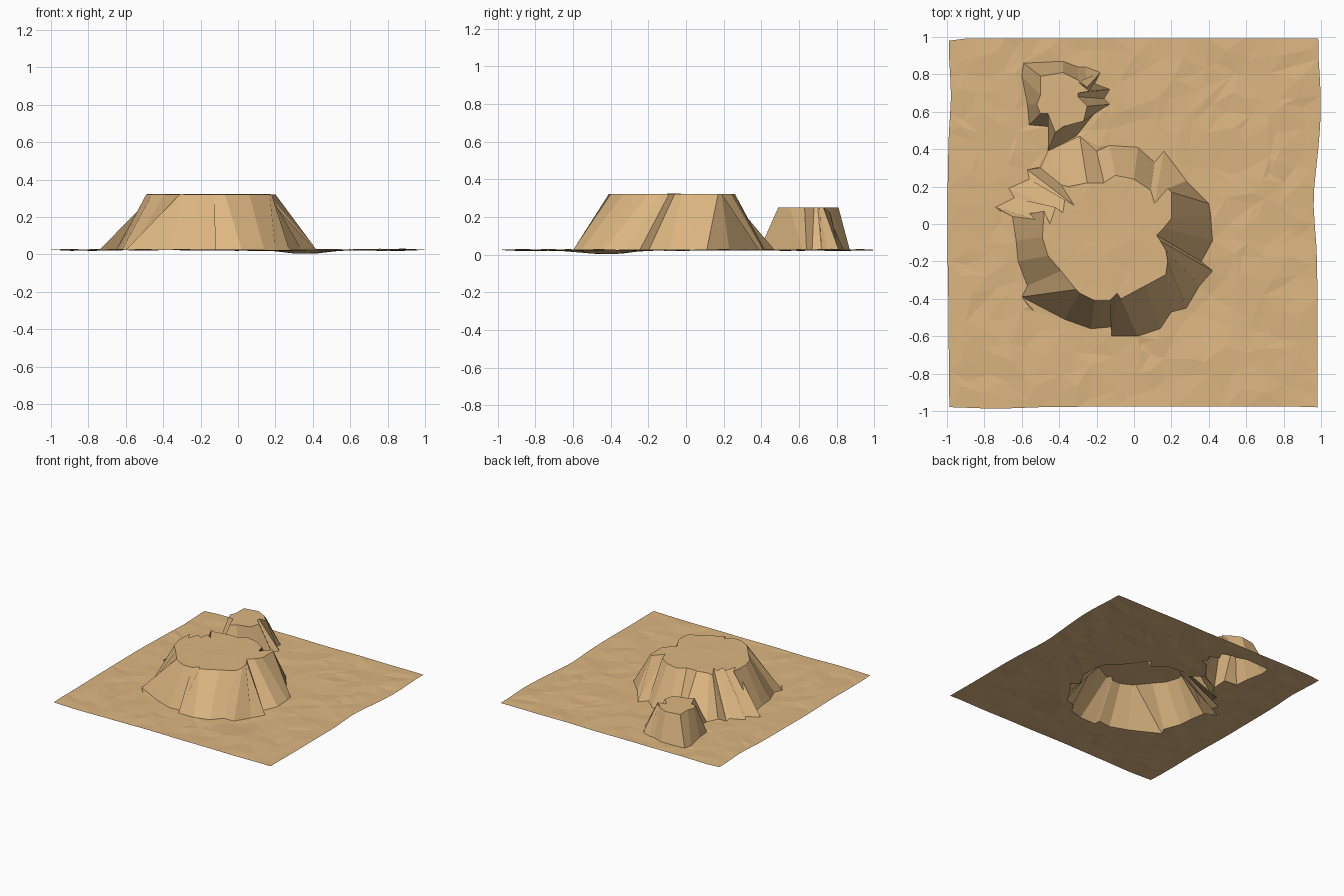
import bpy, math, random
from mathutils import Vector
from mathutils.geometry import delaunay_2d_cdt

if "Cube" in bpy.data.objects:
    bpy.data.objects.remove(bpy.data.objects["Cube"])

random.seed(4)
sand = bpy.data.materials.new("sand")
sand.diffuse_color = (0.72, 0.47, 0.22, 1)
sand.use_nodes = True
sand.node_tree.nodes["Principled BSDF"].inputs["Base Color"].default_value = sand.diffuse_color


def ground_z(x, y):
    ripple = 0.002 * math.sin(9 * x + 4 * y) * math.cos(7 * y - 3 * x)
    dip = 0.021 * math.exp(-((x - 0.36) ** 2 + (y + 0.42) ** 2) / 0.03)
    return 0.025 + ripple - dip


def inside(p, loop):
    hit = False
    for a, b in zip(loop, loop[1:] + loop[:1]):
        if (a[1] > p[1]) != (b[1] > p[1]):
            if p[0] < a[0] + (p[1] - a[1]) * (b[0] - a[0]) / (b[1] - a[1]):
                hit = not hit
    return hit


def make(name, verts, faces):
    mesh = bpy.data.meshes.new(name)
    mesh.from_pydata(verts, [], faces)
    mesh.materials.append(sand)
    obj = bpy.data.objects.new(name, mesh)
    bpy.context.collection.objects.link(obj)


def sheet(outline, holes, step, height, rough):
    """Irregular triangulated sheet inside an outline, with holes."""
    pts, edges = [], []
    for loop in [outline] + holes:
        s, n = len(pts), len(loop)
        pts += [Vector(p) for p in loop]
        edges += [(s + i, s + (i + 1) % n) for i in range(n)]
    n = int(2 / step)
    for i in range(1, n):
        for j in range(1, n):
            p = Vector((-1 + i * step + random.uniform(-.45, .45) * step,
                        -1 + j * step + random.uniform(-.45, .45) * step))
            if (abs(p.x) < 0.96 and abs(p.y) < 0.96 and inside(p, outline)
                    and not any(inside(p, h) for h in holes)):
                pts.append(p)
    vs, _, fs = delaunay_2d_cdt(pts, edges, [], 0, 1e-5)[:3]
    rim = {(round(p[0], 4), round(p[1], 4)) for l in [outline] + holes for p in l}
    verts = []
    for v in vs:
        on_rim = (round(v.x, 4), round(v.y, 4)) in rim
        dz = 0 if on_rim else random.uniform(-rough, rough)
        verts.append((v.x, v.y, max(0, height(v.x, v.y) + dz)))
    faces = []
    for f in fs:
        c = sum((vs[k] for k in f), Vector((0, 0))) / len(f)
        if inside(c, outline) and not any(inside(c, h) for h in holes):
            a, b, d = (vs[k] for k in f[:3])
            up = (b - a).x * (d - a).y - (b - a).y * (d - a).x > 0
            faces.append(tuple(f) if up else tuple(reversed(f)))
    return verts, faces


def mesa(name, pairs, top):
    """Hollow mesa: fluted wall between foot and rim, plus a flat cap."""
    foot = [(p[0] / 100, p[1] / 100) for p in pairs]
    rim = [(p[2] / 100, p[3] / 100) for p in pairs]
    n = len(pairs)
    verts = [(x, y, ground_z(x, y)) for x, y in foot] + [(x, y, top) for x, y in rim]
    faces = [(i, (i + 1) % n, n + (i + 1) % n, n + i) for i in range(n)]
    cv, cf = sheet(rim, [], 0.12, lambda x, y: top, 0.002)
    faces += [tuple(k + 2 * n for k in f) for f in cf]
    make(name, verts + cv, faces)
    return foot


# Large mesa: foot x, y then rim x, y, in hundredths, anticlockwise
large = [
    (41, 5, 20, 3), (40, 11, 20, 17), (28, 23, 18, 19), (16, 39, 11, 11),
    (11, 33, 9, 18), (2, 41, 0, 24), (-13, 42, -10, 26), (-20, 39, -16, 22),
    (-29, 47, -25, 22), (-46, 39, -35, 20), (-50, 30, -39, 21), (-57, 29, -32, 10),
    (-56, 24, -37, 13), (-67, 19, -38, 6), (-64, 14, -42, 9), (-74, 9, -45, 0),
    (-65, 4, -48, 7), (-63, -9, -49, -7), (-62, -20, -46, -17), (-57, -33, -39, -25),
    (-60, -39, -31, -35), (-37, -51, -29, -37), (-23, -56, -21, -41),
    (-12, -55, -13, -41), (-12, -60, -9, -37), (2, -60, -7, -40), (14, -56, 6, -33),
    (20, -47, 17, -27), (28, -45, 18, -20), (35, -33, 17, -14), (42, -25, 14, -9),
    (36, -20, 12, -6), (42, -9, 16, -2)]

# Small mesa
small = [
    (-59, 86, -50, 79), (-38, 87, -38, 81), (-30, 84, -30, 77), (-26, 84, -25, 73),
    (-18, 81, -30, 76), (-21, 75, -24, 71), (-13, 72, -30, 70), (-16, 67, -30, 68),
    (-13, 64, -25, 63), (-19, 62, -27, 55), (-31, 47, -38, 52), (-46, 39, -42, 49),
    (-45, 52, -46, 59), (-56, 53, -50, 59), (-57, 64, -52, 64), (-60, 79, -50, 69)]

feet = [mesa("large_mesa", large, 0.322), mesa("small_mesa", small, 0.25)]

# Desert floor with gently wavy borders
N = 20
t = [-1 + 2 * i / N for i in range(N)]
bump = lambda s, c, w: math.exp(-((s - c) / w) ** 2)
border = [(0.985 * s, -0.977 - 0.01 * bump(s, -0.75, 0.2)) for s in t]
border += [(0.98 + 0.019 * bump(s, 0.65, 0.25) - 0.02 * bump(s, 0.12, 0.2), 0.98 * s) for s in t]
border += [(-0.985 * s, 0.993) for s in t]
border += [(-0.99 - 0.008 * bump(s, 0, 0.4) + 0.012 * bump(s, -0.7, 0.15), -0.98 * s) for s in t]
verts, faces = sheet(border, feet, 0.1, ground_z, 0.005)
make("desert_floor", verts, faces)
